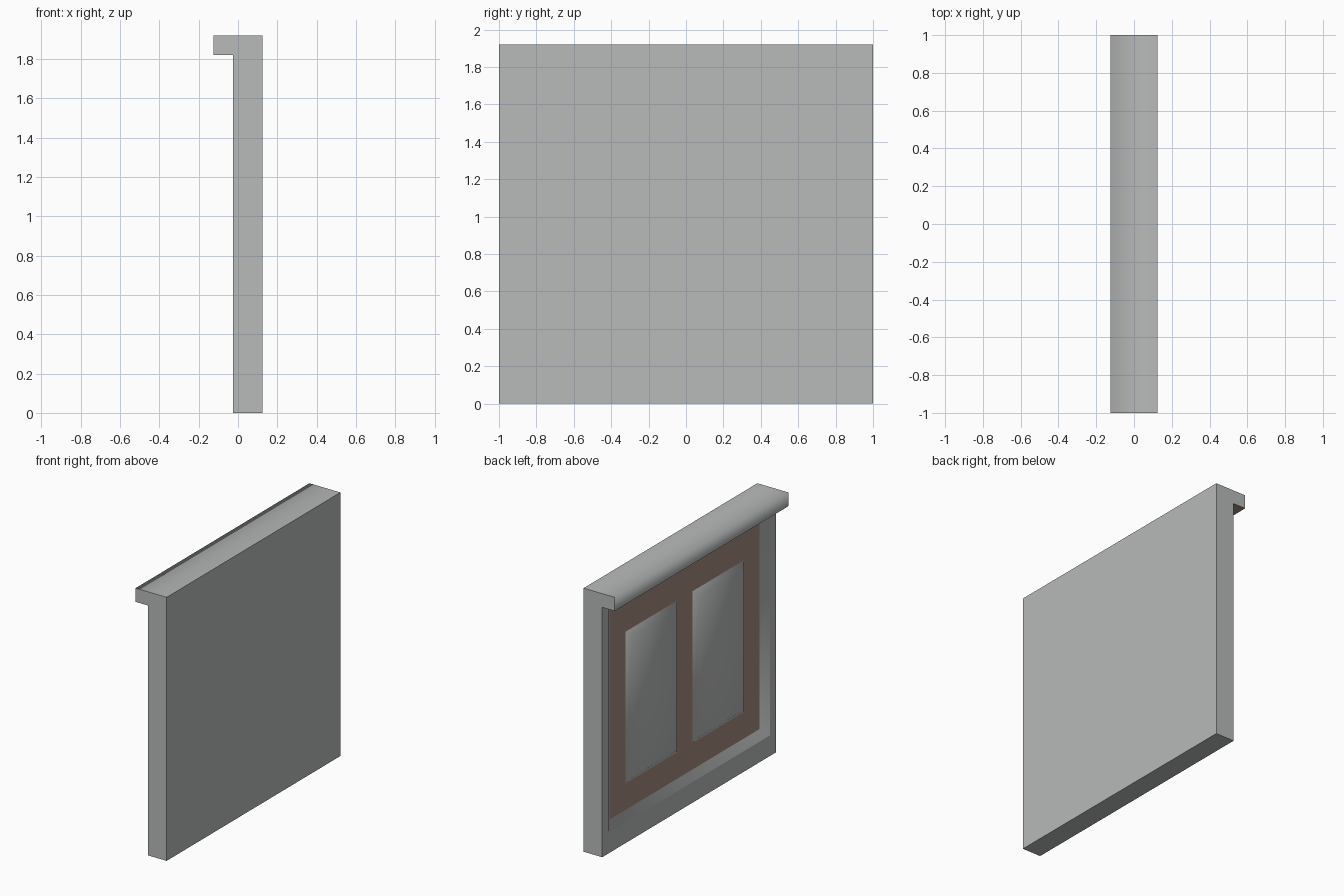
import bpy
import bmesh

cube = bpy.data.objects.get("Cube")
if cube:
    bpy.data.objects.remove(cube, do_unlink=True)


def make_material(name, colour):
    mat = bpy.data.materials.new(name)
    mat.use_nodes = True
    mat.diffuse_color = (*colour, 1)
    mat.node_tree.nodes["Principled BSDF"].inputs["Base Color"].default_value = (*colour, 1)
    return mat


GREY = make_material("light_grey", (0.48, 0.495, 0.49))
BROWN = make_material("brown", (0.38, 0.27, 0.21))


def loft(name, sections, is_brown, is_smooth):
    """Join rectangles (x, y0, y1, z0, z1) into a closed solid along x."""
    bm = bmesh.new()
    rings = [[bm.verts.new((x, y, z)) for y, z in ((y0, z0), (y1, z0), (y1, z1), (y0, z1))]
             for x, y0, y1, z0, z1 in sections]
    for a, b in zip(rings, rings[1:]):
        for i in range(4):
            j = (i + 1) % 4
            bm.faces.new((a[i], a[j], b[j], b[i]))
    bm.faces.new(rings[0])
    bm.faces.new(rings[-1])
    bmesh.ops.recalc_face_normals(bm, faces=bm.faces)
    for f in bm.faces:
        f.smooth = True
        f.material_index = int(is_brown(f))
    # Only edges between two smooth-rule faces are blended
    for e in bm.edges:
        e.smooth = all(is_smooth(f) for f in e.link_faces)
    mesh = bpy.data.meshes.new(name)
    bm.to_mesh(mesh)
    bm.free()
    mesh.materials.append(GREY)
    mesh.materials.append(BROWN)
    obj = bpy.data.objects.new(name, mesh)
    bpy.context.collection.objects.link(obj)
    return obj


BACK, FACE, PANEL = 0.125, -0.025, 0.012
LIP_Z, TOP = 1.82, 1.92

# Wall slab with a bevelled recess ending in the brown panel
loft("wall_body",
     [(BACK, -1, 1, 0, LIP_Z),
      (FACE, -1, 1, 0, LIP_Z),
      (FACE, -0.93, 0.93, 0.15, 1.8),
      (PANEL, -0.862, 0.862, 0.212, 1.735)],
     is_brown=lambda f: f.normal.x < -0.9 and f.calc_center_median().x > 0,
     is_smooth=lambda f: -0.95 < f.normal.x < -0.5)

# Overhanging top ledge with a brown underside
loft("top_ledge",
     [(BACK, -1, 1, LIP_Z, TOP), (-BACK, -1, 1, LIP_Z, TOP)],
     is_brown=lambda f: f.normal.z < -0.9,
     is_smooth=lambda f: f.normal.z > 0.9 or f.normal.x < -0.9)

# Two raised cushions on the panel
INSET, RAISE = 0.04, 0.03
for side, y0, y1 in (("left", 0.09, 0.68), ("right", -0.68, -0.09)):
    z0, z1 = 0.405, 1.51
    loft("raised_panel_" + side,
         [(PANEL + 0.02, y0, y1, z0, z1),
          (PANEL, y0, y1, z0, z1),
          (PANEL - RAISE, y0 + INSET, y1 - INSET, z0 + INSET, z1 - INSET)],
         is_brown=lambda f: False,
         is_smooth=lambda f: f.normal.x < -0.5)
